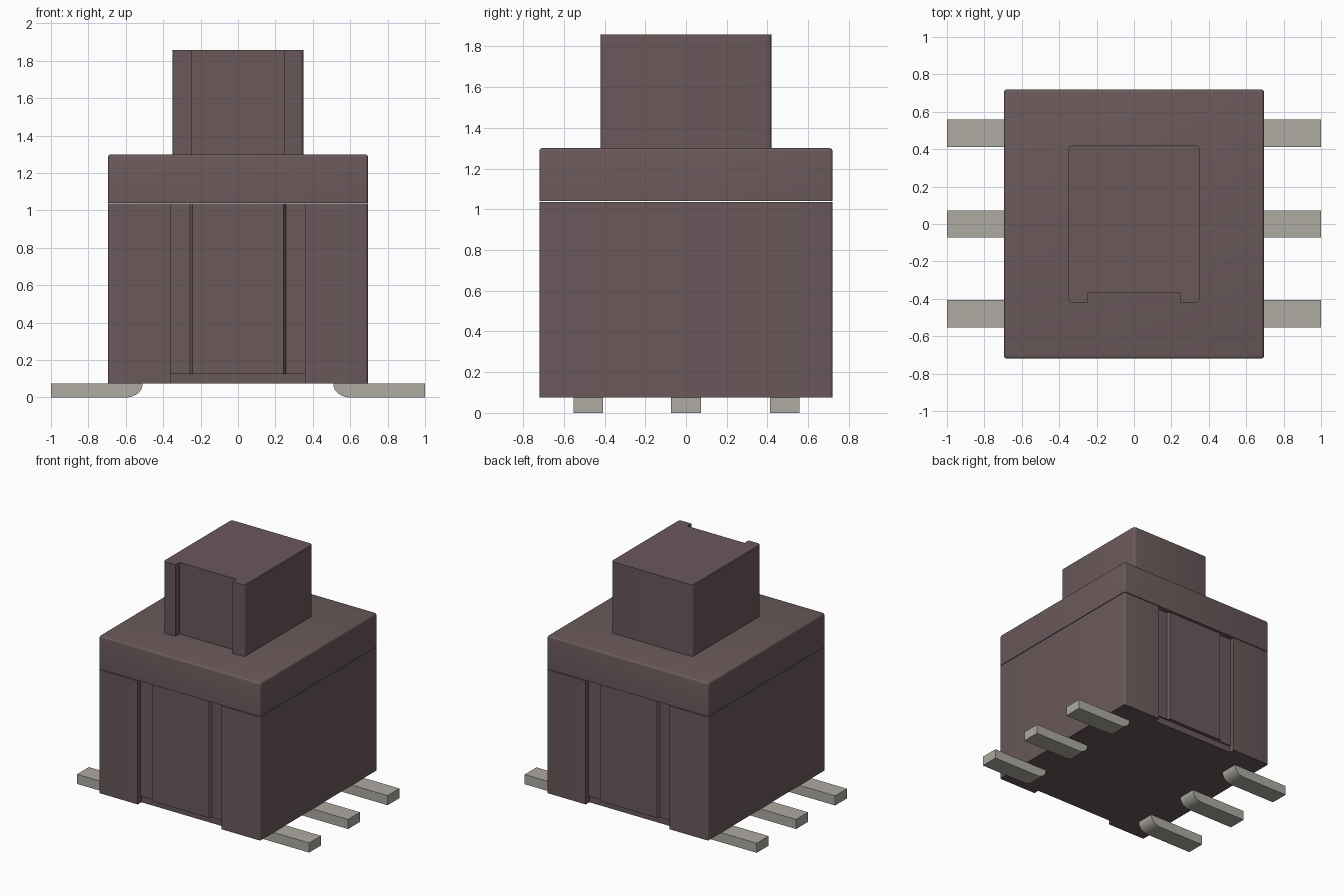
import bpy, bmesh, math
from mathutils import Vector, Matrix

cube = bpy.data.objects.get("Cube")
if cube:
    bpy.data.objects.remove(cube, do_unlink=True)


def material(name, rgb):
    m = bpy.data.materials.new(name)
    m.use_nodes = True
    m.diffuse_color = (*rgb, 1)
    bsdf = next(n for n in m.node_tree.nodes if n.type == 'BSDF_PRINCIPLED')
    bsdf.inputs["Base Color"].default_value = (*rgb, 1)
    bsdf.inputs["Roughness"].default_value = 0.6
    return m


PLASTIC = material("brown plastic", (0.145, 0.100, 0.104))
METAL = material("dull metal", (0.42, 0.405, 0.365))


def prism(name, profile, z0, z1, mat, bevel=0, rule=None, cap_top=True, matrix=None):
    """Extrude a closed XY profile from z0 to z1, rounding the edges chosen by rule."""
    bm = bmesh.new()
    low = [bm.verts.new((x, y, z0)) for x, y in profile]
    high = [bm.verts.new((x, y, z1)) for x, y in profile]
    n = len(profile)
    for i in range(n):
        j = (i + 1) % n
        bm.faces.new((low[i], low[j], high[j], high[i]))
    bm.faces.new(low[::-1])
    top = bm.faces.new(high)
    if bevel:
        edges = [e for e in bm.edges if rule(e.verts[0].co, e.verts[1].co)]
        bmesh.ops.bevel(bm, geom=edges, offset=bevel, segments=4,
                        profile=0.5, affect='EDGES')
    bmesh.ops.recalc_face_normals(bm, faces=bm.faces)
    if not cap_top:
        caps = [f for f in bm.faces if f.normal.z > 0.9]
        bmesh.ops.delete(bm, geom=caps, context='FACES_ONLY')
    if matrix:
        bm.transform(matrix)
    mesh = bpy.data.meshes.new(name)
    bm.to_mesh(mesh)
    bm.free()
    mesh.materials.append(mat)
    ob = bpy.data.objects.new(name, mesh)
    bpy.context.collection.objects.link(ob)
    bpy.ops.object.select_all(action='DESELECT')
    ob.select_set(True)
    bpy.context.view_layer.objects.active = ob
    bpy.ops.object.shade_smooth_by_angle(angle=math.radians(35))
    return ob


HX, HY = 0.695, 0.72


def footprint(recess):
    """Body outline with the same recess (x, depth) pairs on front and back."""
    side = [(-HX, -HY), (-0.36, -HY)]
    side += [(x, -HY + d) for x, d in recess]
    side += [(0.36, -HY), (HX, -HY)]
    return side + [(-x, -y) for x, y in side]


def upright(a, b):
    return abs(a.z - b.z) > 0.01


def corner(a, b):
    return upright(a, b) and abs(a.x) > HX - 0.001


# Housing: side strips sunk into front and back, with a raised centre panel
STRIP, PANEL, LEDGE = 0.035, 0.015, 0.045
panel = [(-0.36, STRIP), (-0.257, STRIP), (-0.243, PANEL),
         (0.243, PANEL), (0.257, STRIP), (0.36, STRIP)]
prism("housing", footprint(panel), 0.125, 1.036, PLASTIC, 0.015, corner)

# Foot of the housing with a deeper ledge under the panels
prism("housing_foot", footprint([(-0.36, LEDGE), (0.36, LEDGE)]),
      0.075, 0.125, PLASTIC, 0.015, corner, cap_top=False)

# Cover with rounded top and corners, separated by a hairline gap
cover_z = 1.30
prism("cover", [(-HX, -HY), (HX, -HY), (HX, HY), (-HX, HY)], 1.041, cover_z,
      PLASTIC, 0.015, lambda a, b: max(a.z, b.z) > cover_z - 0.001)

# Push button with a shallow keyway down its front
prism("push_button",
      [(-0.35, -0.42), (-0.245, -0.42), (-0.245, -0.37), (0.245, -0.37),
       (0.245, -0.42), (0.35, -0.42), (0.35, 0.42), (-0.35, 0.42)],
      1.28, 1.857, PLASTIC, 0.02,
      lambda a, b: upright(a, b) and abs(a.x) > 0.34)

# Six flat terminals, each curving up into the underside
T, R = 0.072, 0.09
lead = [(1.0, 0.075), (0.51, 0.075)]
lead += [(0.51 + R * (1 - math.cos(a)), T * (1 - math.sin(a)))
         for a in [math.pi / 2 * i / 8 for i in range(9)]]
lead += [(1.0, 0)]
for side, label in ((1, "left"), (-1, "right")):
    for y, place in ((-0.48, "front"), (0, "middle"), (0.485, "back")):
        # profile y becomes height, extrusion runs along the model's depth
        frame = Matrix(((side, 0, 0, 0), (0, 0, 1, y), (0, 1, 0, 0), (0, 0, 0, 1)))
        ob = prism(f"terminal_{label}_{place}", lead, -0.073, 0.073, METAL, matrix=frame)
        # keep normals outward after the mirrored placement
        if frame.determinant() < 0:
            ob.data.flip_normals()
